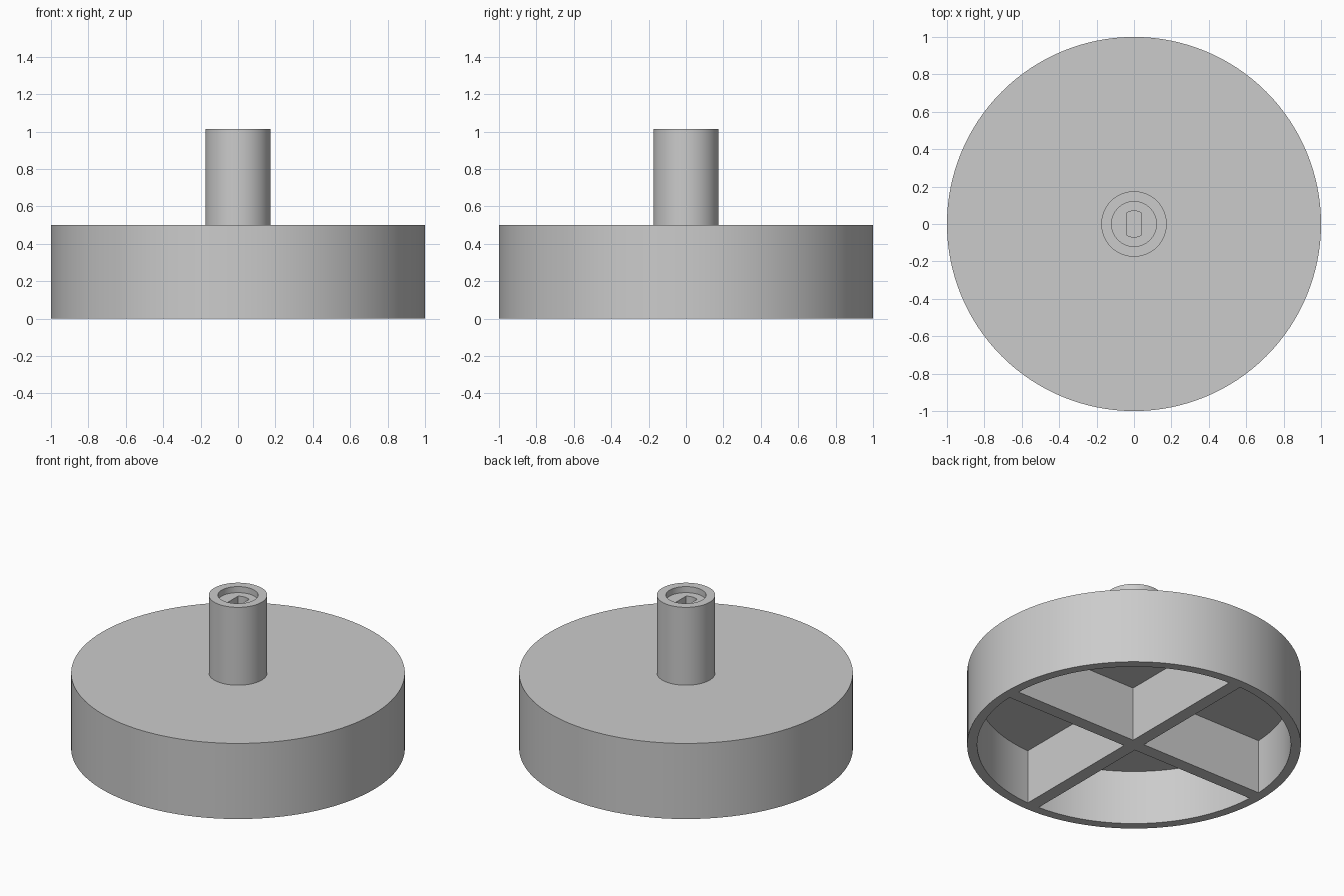
import bpy
import bmesh
from math import acos, asin, cos, sin, pi, radians

if "Cube" in bpy.data.objects:
    bpy.data.objects.remove(bpy.data.objects["Cube"])

GREY = (0.6, 0.6, 0.6, 1.0)
mat = bpy.data.materials.new("plain grey")
mat.use_nodes = True
mat.diffuse_color = GREY
mat.node_tree.nodes["Principled BSDF"].inputs["Base Color"].default_value = GREY


def arc(r, a0, a1, n):
    return [(r * cos(a0 + (a1 - a0) * i / n), r * sin(a0 + (a1 - a0) * i / n))
            for i in range(n + 1)]


def prism(name, outline, z0, z1):
    """Extrude a counter-clockwise outline from z0 to z1."""
    bm = bmesh.new()
    face = bm.faces.new([bm.verts.new((x, y, z0)) for x, y in outline])
    out = bmesh.ops.extrude_face_region(bm, geom=[face])["geom"]
    top = [v for v in out if isinstance(v, bmesh.types.BMVert)]
    bmesh.ops.translate(bm, verts=top, vec=(0, 0, z1 - z0))
    bmesh.ops.recalc_face_normals(bm, faces=bm.faces)
    mesh = bpy.data.meshes.new(name)
    bm.to_mesh(mesh)
    bm.free()
    mesh.materials.append(mat)
    ob = bpy.data.objects.new(name, mesh)
    bpy.context.collection.objects.link(ob)
    return ob


def disc(name, r, z0, z1, n):
    return prism(name, arc(r, 0, 2 * pi, n)[:-1], z0, z1)


def combine(target, tool, operation):
    """Apply a boolean and drop the tool."""
    bpy.ops.object.select_all(action="DESELECT")
    bpy.context.view_layer.objects.active = target
    target.select_set(True)
    mod = target.modifiers.new("join", "BOOLEAN")
    mod.operation = operation
    mod.solver = "EXACT"
    mod.object = tool
    bpy.ops.object.modifier_apply(modifier=mod.name)
    bpy.data.objects.remove(tool)


BASE_H, TOP, WALL_R, RIB, POCKET = 0.5, 1.015, 0.94, 0.0425, 0.36

# Round base with the hub shaft
body = disc("wheel_body", 1.0, 0, BASE_H, 128)
combine(body, disc("hub_shaft", 0.175, BASE_H - 0.1, TOP, 64), "UNION")

# Four pockets underneath, leaving a rim and crossed ribs
edge = asin(RIB / WALL_R)
for k in range(4):
    quarter = [(RIB, RIB)] + arc(WALL_R, edge, pi / 2 - edge, 32)
    turned = [(x * cos(k * pi / 2) - y * sin(k * pi / 2),
               x * sin(k * pi / 2) + y * cos(k * pi / 2)) for x, y in quarter]
    combine(body, prism("pocket_cutter", turned, -0.1, POCKET), "DIFFERENCE")

# Counterbore and double-flat shaft socket in the hub
combine(body, disc("counterbore_cutter", 0.12, TOP - 0.04, TOP + 0.1, 64), "DIFFERENCE")
SLOT_R, SLOT_X = 0.07, 0.04
a = acos(SLOT_X / SLOT_R)
slot = arc(SLOT_R, a, pi - a, 8) + arc(SLOT_R, pi + a, 2 * pi - a, 8)
combine(body, prism("socket_cutter", slot, TOP - 0.42, TOP + 0.1), "DIFFERENCE")

bpy.ops.object.select_all(action="DESELECT")
body.select_set(True)
bpy.context.view_layer.objects.active = body
bpy.ops.object.shade_smooth_by_angle(angle=radians(30))
